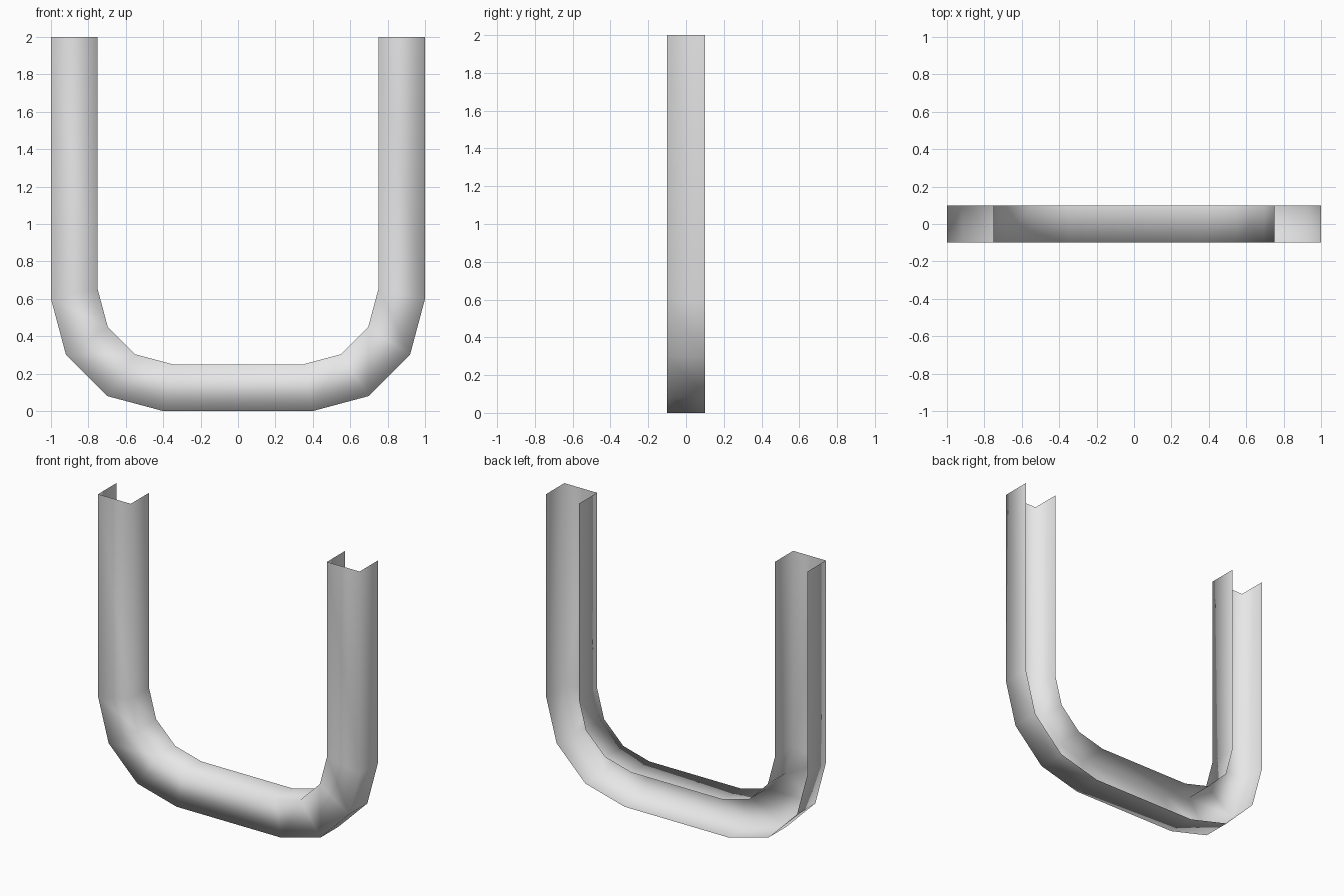
import bpy, bmesh
from math import sin, cos, radians

if "Cube" in bpy.data.objects:
    bpy.data.objects.remove(bpy.data.objects["Cube"], do_unlink=True)

HALF_DEPTH = 0.1
TOP = 2.0

# Light grey material
grey = bpy.data.materials.new("light grey")
grey.use_nodes = True
colour = (0.8, 0.8, 0.8, 1)
grey.diffuse_color = colour
grey.node_tree.nodes["Principled BSDF"].inputs["Base Color"].default_value = colour


def u_path(cx, cz, radius):
    """U outline: straight post, three-step bend, then its mirror."""
    half = [(cx - radius, TOP)]
    for step in range(4):
        a = radians(30 * step)
        half.append((cx - radius * cos(a), cz - radius * sin(a)))
    return half + [(-x, z) for x, z in reversed(half)]


# Cross-section of the channel: outer flange, front web, inner flange, open back
outer = u_path(-0.4, 0.6, 0.6)
inner = u_path(-0.35, 0.65, 0.4)
rails = [(outer, HALF_DEPTH), (outer, -HALF_DEPTH),
         (inner, -HALF_DEPTH), (inner, HALF_DEPTH)]

bm = bmesh.new()
rows = [[bm.verts.new((x, y, z)) for x, z in path] for path, y in rails]
for a, b in zip(rows, rows[1:]):
    for i in range(len(a) - 1):
        bm.faces.new((a[i], b[i], b[i + 1], a[i + 1]))

# Make the web face the front
bm.normal_update()
web = [f for f in bm.faces if abs(f.normal.y) > 0.9]
if web[0].normal.y > 0:
    bmesh.ops.reverse_faces(bm, faces=bm.faces[:])

mesh = bpy.data.meshes.new("u_channel")
bm.to_mesh(mesh)
bm.free()
mesh.materials.append(grey)
mesh.shade_smooth()
channel = bpy.data.objects.new("u_channel", mesh)
bpy.context.collection.objects.link(channel)
